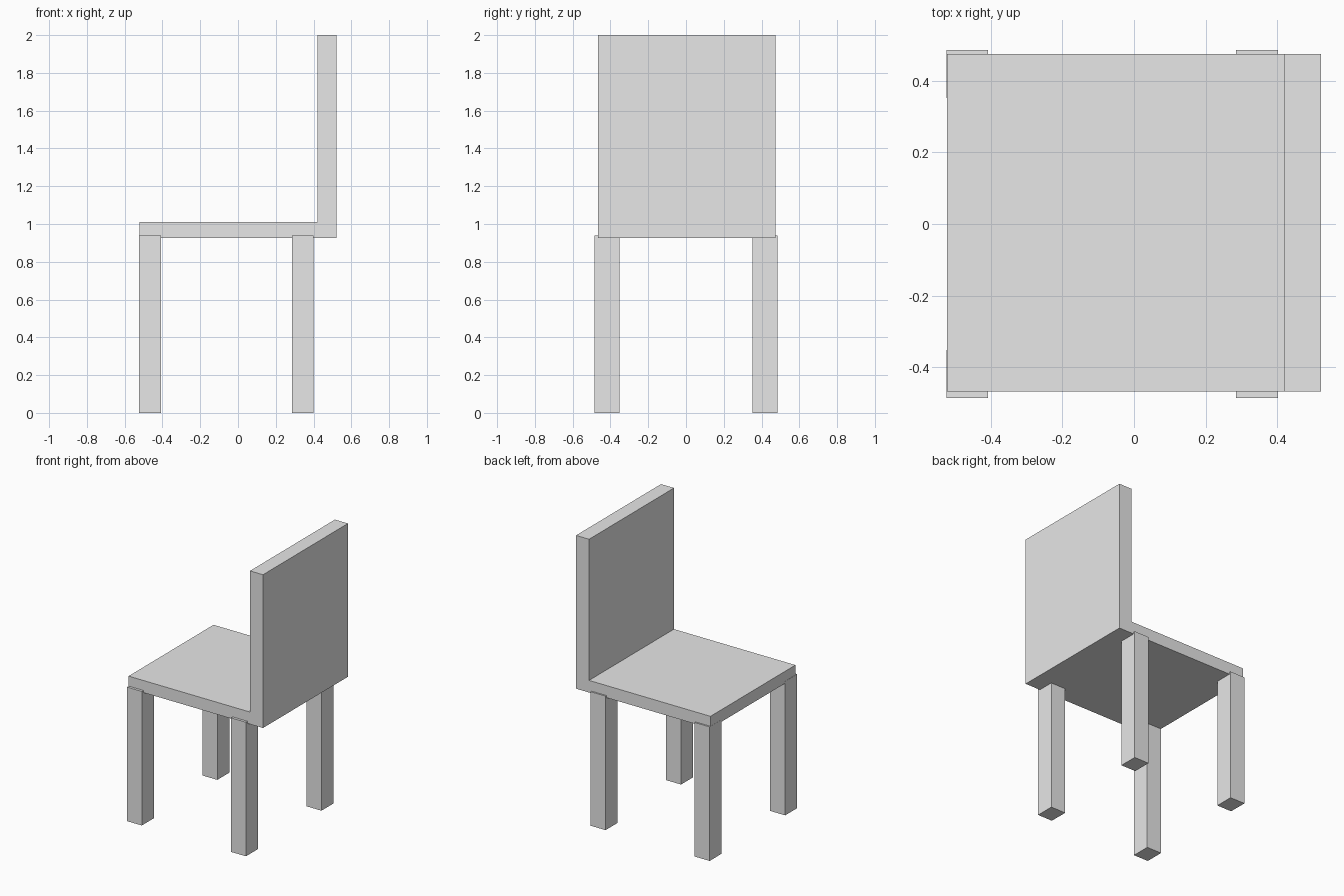
import bpy
import bmesh
from mathutils import Vector

cube = bpy.data.objects.get("Cube")
if cube:
    bpy.data.objects.remove(cube, do_unlink=True)

grey = bpy.data.materials.new("plain grey")
grey.use_nodes = True
grey.diffuse_color = (0.8, 0.8, 0.8, 1)
grey.node_tree.nodes["Principled BSDF"].inputs["Base Color"].default_value = grey.diffuse_color


def add_object(name, bm):
    bmesh.ops.recalc_face_normals(bm, faces=bm.faces)
    mesh = bpy.data.meshes.new(name)
    bm.to_mesh(mesh)
    bm.free()
    mesh.materials.append(grey)
    obj = bpy.data.objects.new(name, mesh)
    bpy.context.collection.objects.link(obj)


def panel(name, shards, place, low, high):
    """A cracked board: each flat outline is extruded from low to high."""
    for i, outline in enumerate(shards, 1):
        bm = bmesh.new()
        face = bm.faces.new([bm.verts.new(place(a, b, low)) for a, b in outline])
        moved = bmesh.ops.extrude_face_region(bm, geom=[face], use_keep_orig=True)
        shift = Vector(place(0, 0, high)) - Vector(place(0, 0, low))
        bmesh.ops.translate(bm, vec=shift,
                            verts=[v for v in moved["geom"] if isinstance(v, bmesh.types.BMVert)])
        add_object(f"{name}_shard_{i}", bm)


def cut(bm, point, normal):
    """Keep the part behind the plane and close the cut."""
    result = bmesh.ops.bisect_plane(bm, geom=bm.verts[:] + bm.edges[:] + bm.faces[:],
                                    plane_co=point, plane_no=normal, clear_outer=True)
    rim = [e for e in result["geom_cut"] if isinstance(e, bmesh.types.BMEdge)]
    if rim:
        bmesh.ops.contextual_create(bm, geom=rim)


def leg(name, x, y, cracks):
    """A square post split by tilted planes (height, slope in x, slope in y)."""
    rest = bmesh.new()
    bmesh.ops.create_cube(rest, size=1)
    bmesh.ops.scale(rest, vec=(0.116, 0.133, 0.94), verts=rest.verts)
    bmesh.ops.translate(rest, vec=(x, y, 0.47), verts=rest.verts)
    for i, (z, slope_x, slope_y) in enumerate(cracks, 1):
        point, normal = Vector((x, y, z)), Vector((-slope_x, -slope_y, 1))
        lower = rest.copy()
        cut(lower, point, normal)
        cut(rest, point, -normal)
        add_object(f"{name}_shard_{i}", lower)
    add_object(f"{name}_top_shard", rest)


left, join, right = -0.522, 0.42, 0.521
front, back = -0.467, 0.4745
bottom, seat_top, top = 0.925, 1.01, 2.0

# Seat: crack junctions, then the shards between them
p, q, r = (0.055, 0.2), (0.17, -0.005), (0.04, -0.333)
p_back, p_side = (0.067, back), (left, 0.31)
q_side, r_side, r_front = (join, 0.068), (left, -0.035), (0.04, front)
panel("seat", [
    [(left, back), p_side, p, p_back],
    [p_back, p, q, q_side, (join, back)],
    [p_side, r_side, r, q, p],
    [r_side, (left, front), r_front, r],
    [r_front, (join, front), q_side, q, r],
], lambda a, b, h: (a, b, h), bottom, seat_top)

# Backrest: the same, in depth and height
p, q, r = (-0.015, 1.45), (0.295, 1.51), (-0.095, 1.365)
p_top, q_up, q_down = (-0.23, top), (back, 1.71), (back, 1.415)
r_side, r_low = (front, 1.38), (-0.07, bottom)
panel("backrest", [
    [(front, top), r_side, r, p, p_top],
    [p_top, p, q, q_up, (back, top)],
    [q_up, q, q_down],
    [q_down, q, p, r, r_low, (back, bottom)],
    [r_low, r, r_side, (front, bottom)],
], lambda a, b, h: (h, a, b), join, right)

# Legs
leg("front_right_leg", -0.465, -0.4185, [(0.21, -0.9, 0), (0.49, 0.8, 0), (0.62, -1.45, 0)])
leg("front_left_leg", 0.343, -0.4185, [(0.29, -0.3, -0.6), (0.545, 0.5, 0.2)])
leg("back_right_leg", -0.465, 0.4185, [(0.46, 0.3, 0.2)])
leg("back_left_leg", 0.343, 0.4185, [(0.53, 0, 0.33), (0.71, 0, -2.2)])
